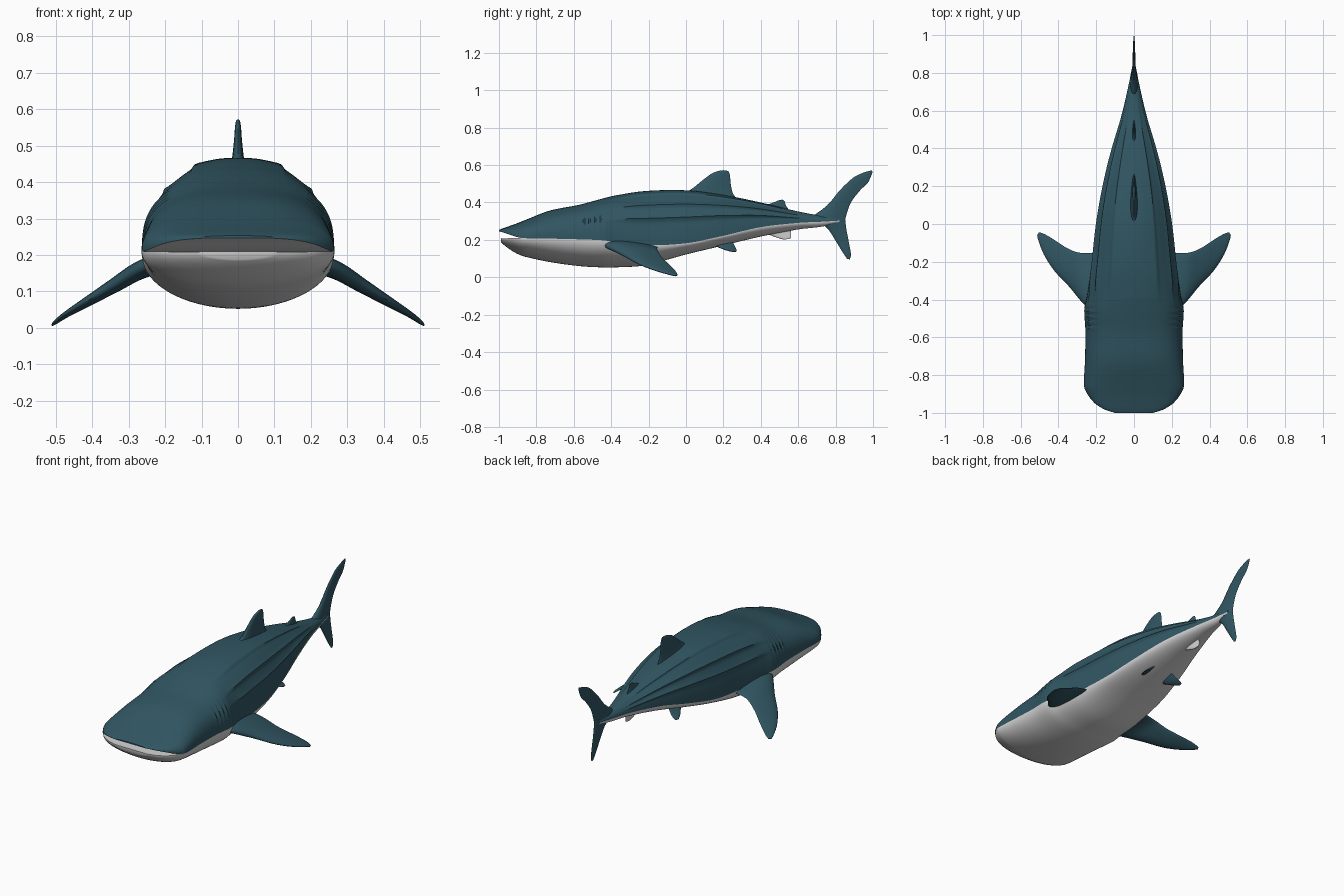
import bpy, bmesh, math
from mathutils import Vector

if "Cube" in bpy.data.objects:
    bpy.data.objects.remove(bpy.data.objects["Cube"])


def material(name, rgb):
    m = bpy.data.materials.new(name)
    m.diffuse_color = (*rgb, 1)
    m.use_nodes = True
    m.node_tree.nodes["Principled BSDF"].inputs["Base Color"].default_value = m.diffuse_color
    return m


TEAL = material("deep teal skin", (0.03, 0.092, 0.122))
WHITE = material("pale belly", (0.66, 0.65, 0.66))


def finish(name, bm, mats, angle=45):
    bmesh.ops.remove_doubles(bm, verts=bm.verts, dist=1e-5)
    bmesh.ops.recalc_face_normals(bm, faces=bm.faces)
    me = bpy.data.meshes.new(name)
    bm.to_mesh(me)
    bm.free()
    for m in mats:
        me.materials.append(m)
    ob = bpy.data.objects.new(name, me)
    bpy.context.collection.objects.link(ob)
    bpy.ops.object.select_all(action='DESELECT')
    ob.select_set(True)
    bpy.context.view_layer.objects.active = ob
    bpy.ops.object.shade_smooth_by_angle(angle=math.radians(angle))
    return ob


def curve(keys, t):
    """Smooth interpolation of rows (t, values...)."""
    n = len(keys)
    i = max(0, min(n - 2, sum(k[0] <= t for k in keys) - 1))

    def slope(j, c):
        a, b = keys[max(j - 1, 0)], keys[min(j + 1, n - 1)]
        return (b[c] - a[c]) / (b[0] - a[0])
    a, b = keys[i], keys[i + 1]
    h = b[0] - a[0]
    s = (t - a[0]) / h
    return [(2*s**3 - 3*s*s + 1) * a[c] + (s**3 - 2*s*s + s) * h * slope(i, c)
            + (3*s*s - 2*s**3) * b[c] + (s**3 - s*s) * h * slope(i + 1, c)
            for c in range(1, len(a))]


def ramp(a, b, t):
    s = max(0, min(1, (t - a) / (b - a)))
    return s * s * (3 - 2 * s)


# Body: y, half width, top z, colour line z, bottom z
BODY = [(-1.0, .10, .253, .226, .188), (-.985, .15, .260, .224, .174), (-.95, .207, .272, .219, .150),
        (-.90, .247, .290, .212, .124), (-.86, .264, .306, .209, .110), (-.73, .260, .356, .207, .082),
        (-.57, .257, .388, .203, .060), (-.45, .263, .420, .198, .053), (-.38, .249, .437, .190, .053),
        (-.22, .226, .461, .172, .064), (0, .200, .465, .182, .122), (.2, .163, .440, .222, .170),
        (.4, .114, .400, .268, .218), (.6, .060, .352, .291, .256), (.72, .032, .330, .297, .270),
        (.82, .012, .320, .303, .290)]
RIDGES = (.39, .69, 1.14)
SEG = 72


def body_ring(y):
    w, top, mid, bot = curve(BODY, y)
    opening = 1 - ramp(-1.02, -.87, y)
    up_z, low_z = mid + .021 * opening, mid - .018 * opening
    if y > -.87:
        up_z = low_z = mid
    n = 2.6 - .5 * ramp(.1, .7, y)
    ridge = .015 * ramp(-.47, -.25, y) * (1 - ramp(.3, .72, y))
    gill = .004 * math.sin((y + .56) / .03 * 2 * math.pi) if -.56 < y < -.44 else 0
    upper, lower = [], []
    for i in range(SEG + 1):
        a = math.pi * i / SEG
        c, s = math.cos(a), max(0, math.sin(a))
        t = min(a, math.pi - a)
        bump = ridge * sum(math.exp(-(t - r) / .13) if t >= r else math.exp((t - r) / .03) for r in RIDGES)
        bump *= min(1, t / .15)
        bump += gill * math.sin(min(math.pi, t * 3.5))
        sx = math.copysign(abs(c) ** (2 / n), c)
        # ridges stand out from the flank but do not raise the spine
        upper.append((w * sx + bump * c, y, up_z + (top - up_z) * s ** (2 / n) + bump * s * abs(c)))
        lower.append((w * c, y + .012 * opening, low_z - (low_z - bot) * s))
    return upper, lower


bm = bmesh.new()
ys = [-1, -.995, -.985, -.97, -.95, -.93, -.91, -.89, -.869]
ys += [-.86 + 1.68 * i / 168 for i in range(169)]
rings = [[[bm.verts.new(p) for p in half] for half in body_ring(y)] for y in ys]


def face(verts, mat):
    bm.faces.new(verts).material_index = mat


for k in range(len(ys) - 1):
    for half in (0, 1):
        a, b = rings[k][half], rings[k + 1][half]
        for i in range(SEG):
            face((a[i], a[i + 1], b[i + 1], b[i]), half)
        if ys[k + 1] <= -.869 + 1e-6:   # roof and floor of the open mouth
            face((a[0], a[-1], b[-1], b[0]), 1)
for half in (0, 1):
    face(rings[0][half], half)          # lips
    face(rings[-1][half], half)
# close the mouth at its back corner
last = rings[8]
if last[0][0].co.z - last[1][0].co.z > 1e-5:
    face((last[0][0], last[0][-1], last[1][-1], last[1][0]), 1)
    a, b = last, rings[9]
    for e in (0, -1):
        face((a[0][e], a[1][e], b[0][e]), 1)
finish("body", bm, [TEAL, WHITE], 50)


def fin(name, stations, mat, normal=(1, 0, 0), mirror=False):
    """Loft lens sections between leading and trailing edge points.
    Station: (lead xyz, trail xyz, half thickness)."""
    keys = [(i, *l, *t, th) for i, (l, t, th) in enumerate(stations)]
    bm = bmesh.new()
    nrm = Vector(normal).normalized()
    m, steps = 12, (len(keys) - 1) * 5
    for side in ((1, -1) if mirror else (1,)):
        prev = None
        for k in range(steps + 1):
            v = curve(keys, k / 5)
            lead, trail, th = Vector(v[:3]), Vector(v[3:6]), v[6]
            ring = []
            for j in range(2 * m):
                a = math.pi * j / m
                u = (1 - math.cos(a)) / 2
                prof = math.sin(a) * (1.25 - .75 * u)
                p = lead.lerp(trail, u) + nrm * th * prof
                ring.append(bm.verts.new((p.x * side, p.y, p.z)))
            if prev:
                for j in range(2 * m):
                    q = (j + 1) % (2 * m)
                    bm.faces.new((prev[j], prev[q], ring[q], ring[j]))
            else:
                bm.faces.new(ring)
            prev = ring
        bm.faces.new(prev)
    return finish(name, bm, [mat])


def upright(rows):
    """Rows (lead y, lead z, trail y, trail z, half thickness) on the centre plane."""
    return [((0, a, b), (0, c, d), t) for a, b, c, d, t in rows]


# Pectoral fins
fin("pectoral_fins", [
    ((.20, -.47, .185), (.18, -.15, .165), .032),
    ((.26, -.43, .165), (.28, -.153, .148), .027),
    ((.34, -.335, .117), (.35, -.13, .108), .021),
    ((.42, -.25, .070), (.42, -.085, .064), .014),
    ((.475, -.165, .037), (.465, -.058, .036), .009),
    ((.505, -.09, .015), (.49, -.047, .019), .006),
    ((.512, -.06, .007), (.503, -.045, .010), .003)],
    TEAL, normal=(.53, 0, .85), mirror=True)

# Dorsal fins
fin("first_dorsal_fin", upright([
    (-.03, .440, .29, .400, .026), (.03, .472, .253, .445, .018), (.09, .520, .240, .495, .012),
    (.14, .556, .236, .535, .009), (.185, .571, .232, .556, .006), (.215, .572, .226, .567, .003)]), TEAL)
fin("second_dorsal_fin", upright([
    (.40, .375, .57, .345, .014), (.44, .390, .545, .368, .009), (.475, .403, .533, .388, .006),
    (.50, .413, .528, .404, .004), (.515, .415, .524, .411, .002)]), TEAL)

# Anal fin
fin("anal_fin", upright([
    (.41, .245, .56, .270, .012), (.45, .226, .562, .240, .008), (.49, .211, .562, .216, .006),
    (.52, .202, .555, .205, .003)]), WHITE)

# Pelvic fins
fin("pelvic_fins", [
    ((.06, .13, .185), (.06, .25, .190), .012), ((.085, .17, .163), (.085, .263, .163), .009),
    ((.11, .21, .147), (.107, .270, .146), .006), ((.125, .245, .137), (.12, .268, .137), .003)],
    TEAL, normal=(.6, 0, .8), mirror=True)

# Tail fin lobes
fin("tail_upper_lobe", upright([
    (.67, .322, .845, .275, .022), (.755, .385, .855, .325, .014), (.825, .468, .882, .400, .009),
    (.895, .533, .932, .466, .007), (.95, .560, .972, .505, .005), (.992, .572, .998, .562, .002)]), TEAL)
fin("tail_lower_lobe", upright([
    (.69, .305, .850, .325, .020), (.755, .262, .857, .260, .012), (.80, .195, .873, .175, .008),
    (.838, .133, .882, .122, .006), (.862, .098, .876, .096, .003)]), TEAL)
